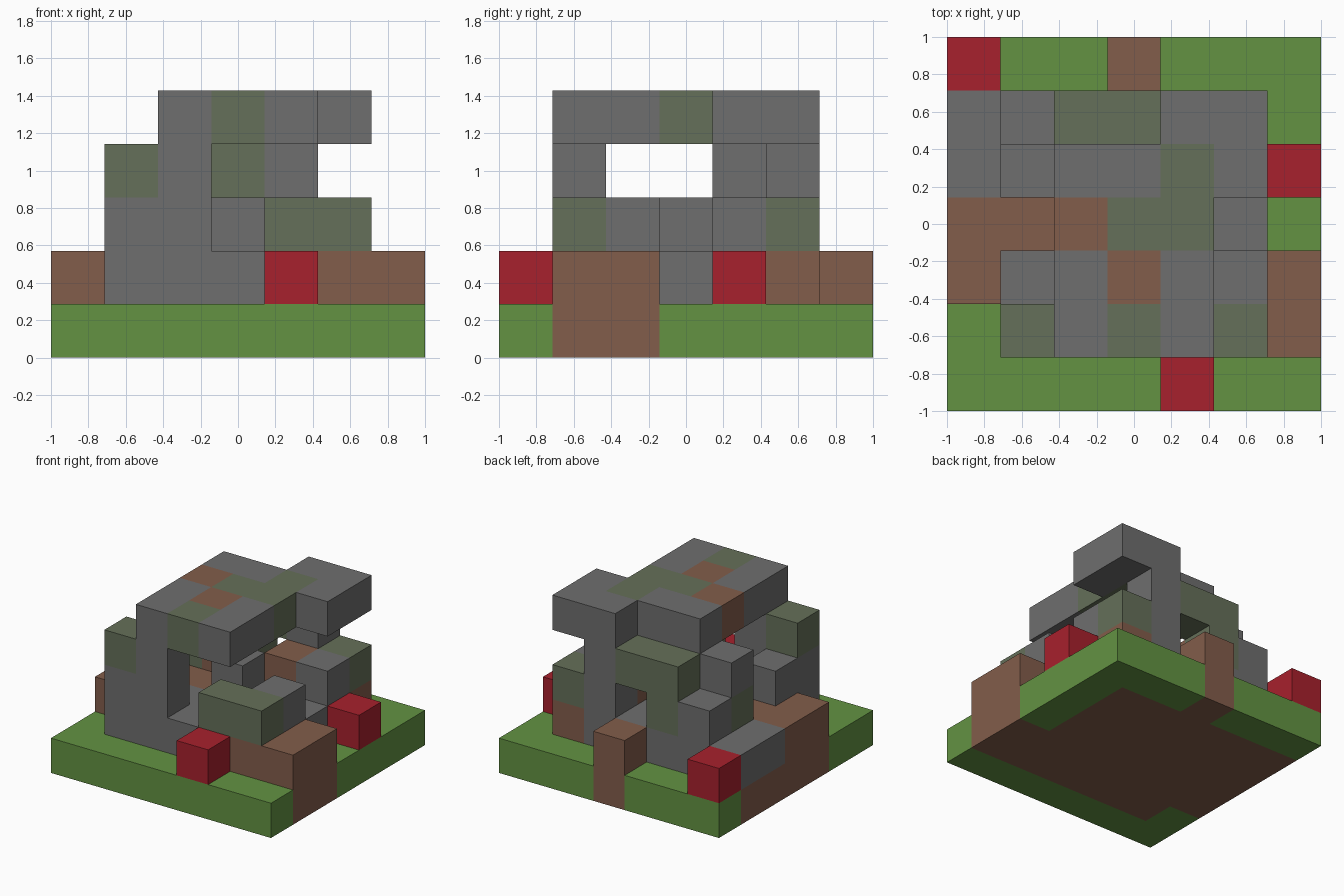
import bpy, bmesh
from mathutils import Vector

old = bpy.data.objects.get("Cube")
if old:
    bpy.data.objects.remove(old, do_unlink=True)

CELL = 2 / 7


def material(name, rgb):
    mat = bpy.data.materials.new(name)
    mat.use_nodes = True
    mat.diffuse_color = (*rgb, 1)
    mat.node_tree.nodes["Principled BSDF"].inputs["Base Color"].default_value = (*rgb, 1)
    return mat


palette = {
    "grass": material("grass_green", (.125, .29, .055)),
    "stone": material("stone_grey", (.156, .156, .156)),
    "mossy": material("mossy_stone", (.13, .16, .1)),
    "earth": material("earth_brown", (.225, .11, .07)),
    "petal": material("flower_red", (.39, .015, .026)),
}
slots = list(palette)
cells = {}


def box(part, colour, x, y, z, w=1, d=1, h=1):
    """Fill a run of cubes; later boxes replace earlier ones."""
    for i in range(x, x + w):
        for j in range(y, y + d):
            for k in range(z, z + h):
                cells[i, j, k] = (part, colour)


# Ground slab: grass rim around an earth core that reaches the sides
box("ground", "grass", 0, 0, 0, w=7, d=7)
box("ground", "earth", 1, 1, 0, w=5, d=5)
box("ground", "earth", 0, 2, 0, d=4)
box("ground", "earth", 6, 1, 0, d=2)
box("ground", "earth", 3, 6, 0)

# Foundation: stone floor with earth patches
box("foundation", "stone", 1, 1, 1, w=5, d=5)
box("foundation", "stone", 0, 4, 1, d=2)
box("foundation", "earth", 0, 2, 1, d=2)
box("foundation", "earth", 1, 3, 1, w=2)
box("foundation", "earth", 5, 1, 1, w=2)
box("foundation", "earth", 6, 2, 1)
box("foundation", "earth", 5, 5, 1)
box("foundation", "earth", 3, 6, 1)

# Flowers: one red block on each side
for x, y in ((4, 0), (6, 4), (0, 6)):
    box("flowers", "petal", x, y, 1)

# Broken walls
box("walls", "mossy", 4, 1, 2, w=2)
box("walls", "stone", 5, 2, 2)
box("walls", "stone", 3, 3, 2)
box("walls", "earth", 4, 4, 2)
box("walls", "stone", 5, 4, 2)
box("walls", "mossy", 5, 5, 2)
box("walls", "stone", 1, 2, 2)
box("walls", "stone", 1, 5, 2)
box("walls", "earth", 2, 4, 2)

# Pillars carrying the roof
box("pillars", "stone", 2, 1, 2, h=2)
box("pillars", "stone", 1, 1, 2)
box("pillars", "mossy", 1, 1, 3)
box("pillars", "stone", 4, 5, 2, h=2)
box("pillars", "mossy", 2, 5, 2, h=2)
box("pillars", "mossy", 3, 5, 3)
box("pillars", "mossy", 1, 4, 2)
box("pillars", "stone", 1, 4, 3)

# Roof: a slab with a stepped back corner
box("roof", "stone", 2, 1, 4, w=3, d=4)
box("roof", "stone", 4, 4, 4, w=2, d=2)
box("roof", "mossy", 3, 1, 4)
box("roof", "earth", 3, 2, 4)
box("roof", "earth", 2, 3, 4)
box("roof", "mossy", 3, 3, 4, w=2)
box("roof", "mossy", 4, 4, 4)


def build(part):
    """Skin one part with only its exposed faces, merged by colour."""
    bm = bmesh.new()
    for cell, (owner, colour) in cells.items():
        if owner != part:
            continue
        centre = Vector(cell) + Vector((.5, .5, .5))
        for axis in range(3):
            for sign in (-1, 1):
                n = Vector((0, 0, 0))
                n[axis] = sign
                if tuple(int(c + s) for c, s in zip(cell, n)) in cells:
                    continue
                u = Vector((0, 0, 0))
                u[(axis + 1) % 3] = .5
                v = n.cross(u)
                mid = centre + n / 2
                corners = (mid - u - v, mid + u - v, mid + u + v, mid - u + v)
                face = bm.faces.new([
                    bm.verts.new((p - Vector((3.5, 3.5, 0))) * CELL) for p in corners])
                face.material_index = slots.index(colour)
    bmesh.ops.remove_doubles(bm, verts=bm.verts, dist=.001)
    bmesh.ops.dissolve_limit(bm, angle_limit=.01, verts=bm.verts, edges=bm.edges,
                             delimit={"MATERIAL"})
    mesh = bpy.data.meshes.new(part)
    bm.to_mesh(mesh)
    bm.free()
    for mat in palette.values():
        mesh.materials.append(mat)
    bpy.context.collection.objects.link(bpy.data.objects.new(part, mesh))


for part in ("ground", "foundation", "flowers", "walls", "pillars", "roof"):
    build(part)
